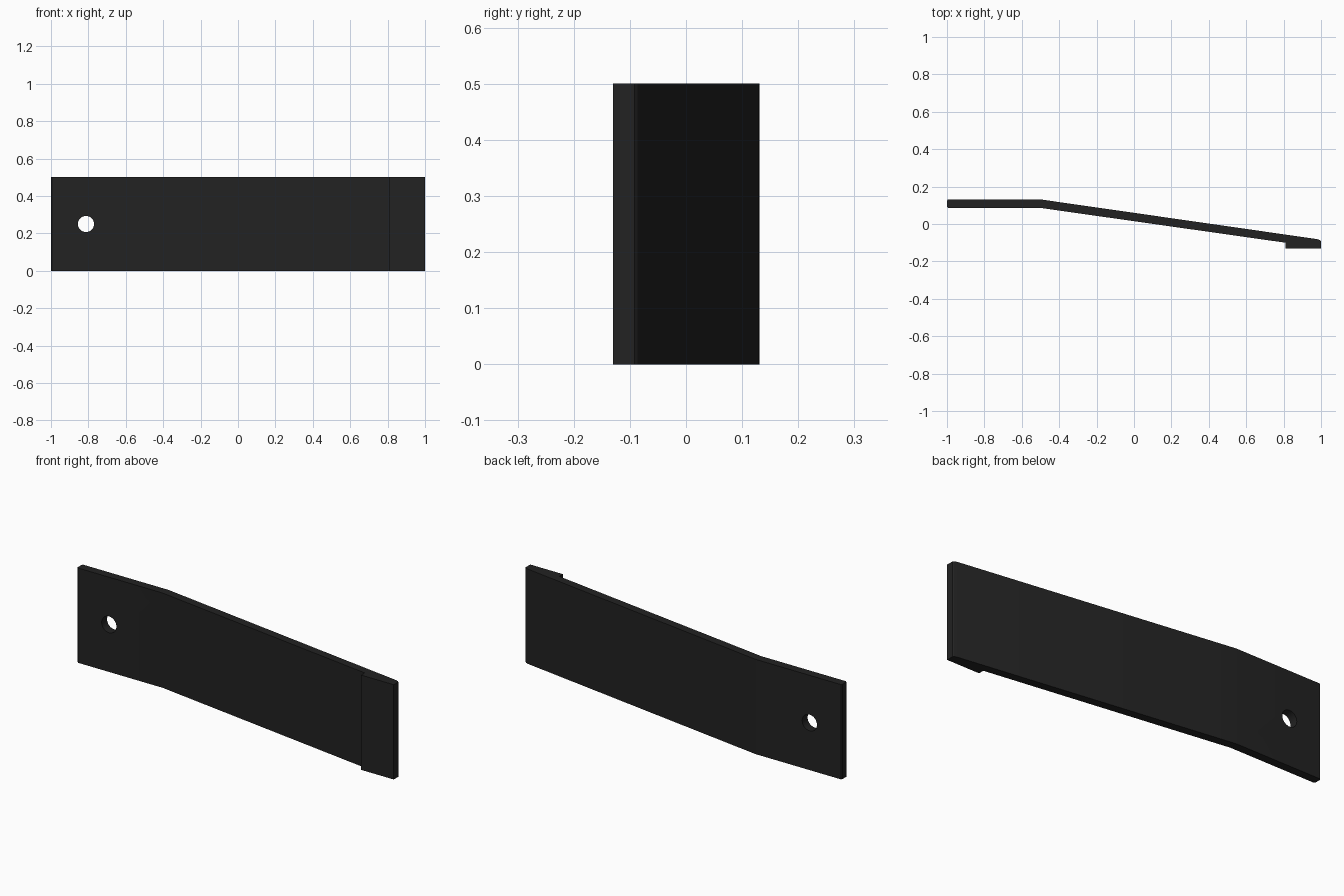
import bpy, bmesh, math

if "Cube" in bpy.data.objects:
    bpy.data.objects.remove(bpy.data.objects["Cube"])

HEIGHT = 0.5
black = bpy.data.materials.new("matte_black")
black.diffuse_color = (0.016, 0.016, 0.016, 1)
black.use_nodes = True
black.node_tree.nodes["Principled BSDF"].inputs["Base Color"].default_value = black.diffuse_color

# Bent strip with a thicker pad at its right end, as one plan outline
outline = [(-1, 0.092), (-0.995, 0.086), (-0.5, 0.086), (0.81, -0.1), (0.81, -0.13),
           (1, -0.13), (1, -0.092), (0.995, -0.086), (0.98, -0.081),
           (-0.49, 0.13), (-0.51, 0.131), (-0.995, 0.131), (-1, 0.125)]
bm = bmesh.new()
face = bm.faces.new([bm.verts.new((x, y, 0)) for x, y in outline])
ext = bmesh.ops.extrude_face_region(bm, geom=[face])
bmesh.ops.translate(bm, vec=(0, 0, HEIGHT),
                    verts=[v for v in ext["geom"] if isinstance(v, bmesh.types.BMVert)])
bmesh.ops.recalc_face_normals(bm, faces=bm.faces)
mesh = bpy.data.meshes.new("bent_strip")
bm.to_mesh(mesh)
bm.free()
strip = bpy.data.objects.new("bent_strip", mesh)
bpy.context.collection.objects.link(strip)
mesh.materials.append(black)

# Round mounting hole through the flat end
bpy.ops.mesh.primitive_cylinder_add(vertices=48, radius=0.043, depth=0.3,
                                    location=(-0.813, 0.11, HEIGHT / 2),
                                    rotation=(math.pi / 2, 0, 0))
cutter = bpy.context.object
cutter.name = "hole_cutter"
cutter.data.materials.append(black)
cut = strip.modifiers.new("mounting_hole", 'BOOLEAN')
cut.operation = 'DIFFERENCE'
cut.solver = 'EXACT'
cut.object = cutter
bpy.ops.object.select_all(action='DESELECT')
strip.select_set(True)
bpy.context.view_layer.objects.active = strip
bpy.ops.object.modifier_apply(modifier=cut.name)
bpy.data.objects.remove(cutter)
bpy.ops.object.shade_smooth_by_angle(angle=math.radians(30))
